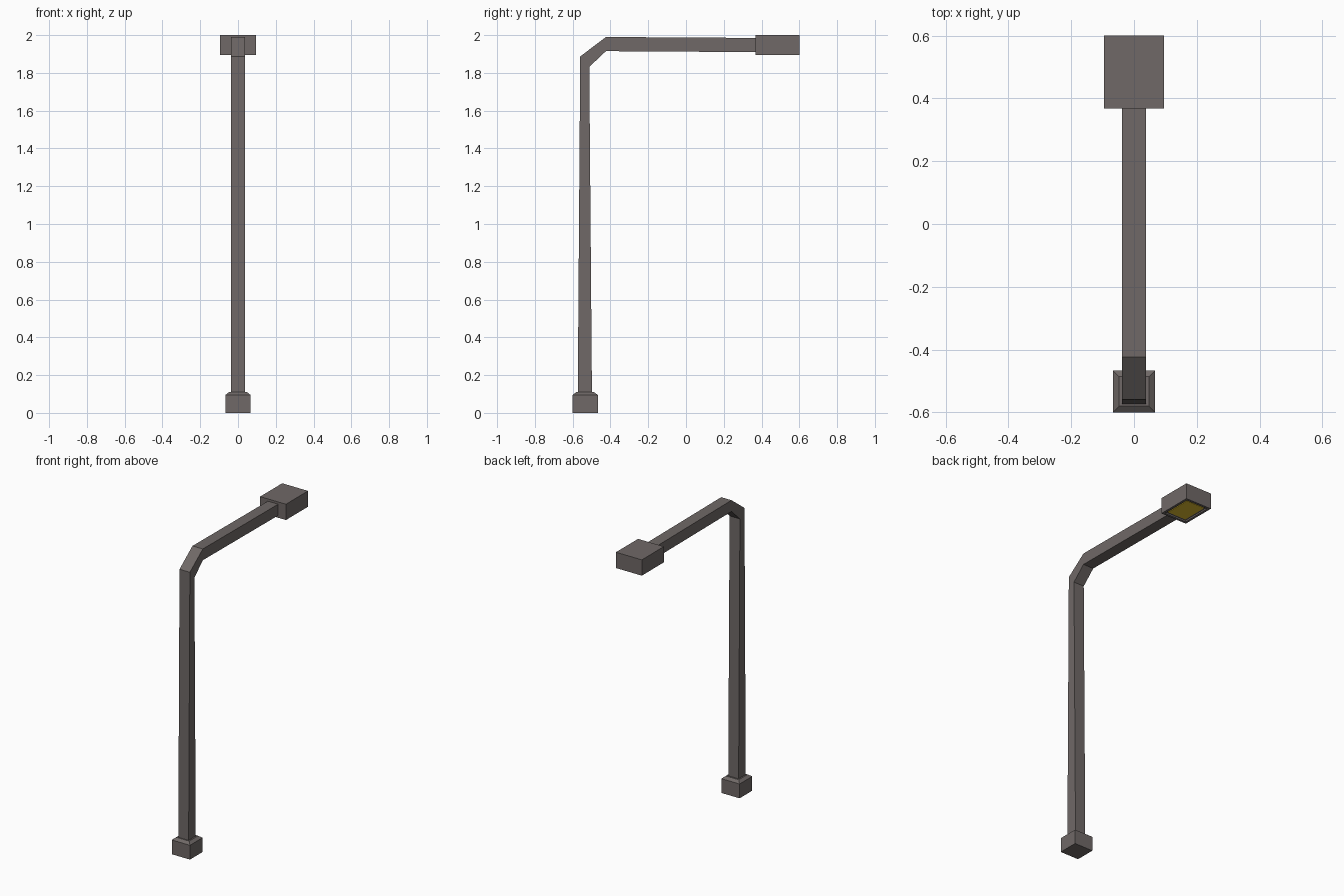
import bpy, bmesh
from mathutils import Vector

if "Cube" in bpy.data.objects:
    bpy.data.objects.remove(bpy.data.objects["Cube"])


def material(name, color):
    m = bpy.data.materials.new(name)
    m.diffuse_color = color
    m.use_nodes = True
    m.node_tree.nodes["Principled BSDF"].inputs["Base Color"].default_value = m.diffuse_color
    return m


METAL = material("dark_metal", (0.16, 0.14, 0.135, 1))
GLOW = material("yellow_lens", (0.75, 0.52, 0.03, 1))


def finish(bm, name, mat):
    bmesh.ops.recalc_face_normals(bm, faces=bm.faces)
    mesh = bpy.data.meshes.new(name)
    bm.to_mesh(mesh)
    bm.free()
    mesh.materials.append(mat)
    obj = bpy.data.objects.new(name, mesh)
    bpy.context.collection.objects.link(obj)
    return obj


def box(lo, hi):
    lo, hi = Vector(lo), Vector(hi)
    bm = bmesh.new()
    bmesh.ops.create_cube(bm, size=1)
    for v in bm.verts:
        v.co = (lo + hi) / 2 + v.co * (hi - lo)
    bm.normal_update()
    return bm


def face_along(bm, z):
    return next(f for f in bm.faces if f.normal.z * z > 0.9)


# Footing block with a shallow sloped cap
bm = box((-0.067, -0.6, 0), (0.067, -0.467, 0.095))
top = face_along(bm, 1)
bmesh.ops.inset_region(bm, faces=[top], thickness=0.028)
for v in top.verts:
    v.co.z = 0.11
finish(bm, "footing", METAL)

# Tapered post, elbow and arm: pairs of (y, z) for outer and inner edges
half_width = 0.038
sections = [((-0.573, 0.105), (-0.498, 0.105)),
            ((-0.560, 1.887), (-0.512, 1.832)),
            ((-0.424, 1.990), (-0.424, 1.915)),
            ((0.375, 1.985), (0.375, 1.910))]
bm = bmesh.new()
rings = [[bm.verts.new((x, *p)) for x, p in
          ((-half_width, a), (half_width, a), (half_width, b), (-half_width, b))]
         for a, b in sections]
for r, s in zip(rings, rings[1:]):
    for i in range(4):
        j = (i + 1) % 4
        bm.faces.new((r[i], r[j], s[j], s[i]))
bm.faces.new(rings[0])
bm.faces.new(rings[-1])
finish(bm, "post_and_arm", METAL)

# Lamp housing with a recessed underside
bm = box((-0.095, 0.368, 1.895), (0.095, 0.6, 2.0))
under = face_along(bm, -1)
bmesh.ops.inset_region(bm, faces=[under], thickness=0.022)
cavity = bmesh.ops.extrude_discrete_faces(bm, faces=[under])["faces"][0]
for v in cavity.verts:
    v.co.z += 0.01
finish(bm, "lamp_housing", METAL)

# Yellow lens inside the recess
finish(box((-0.067, 0.396, 1.901), (0.067, 0.572, 1.907)), "lamp_lens", GLOW)
